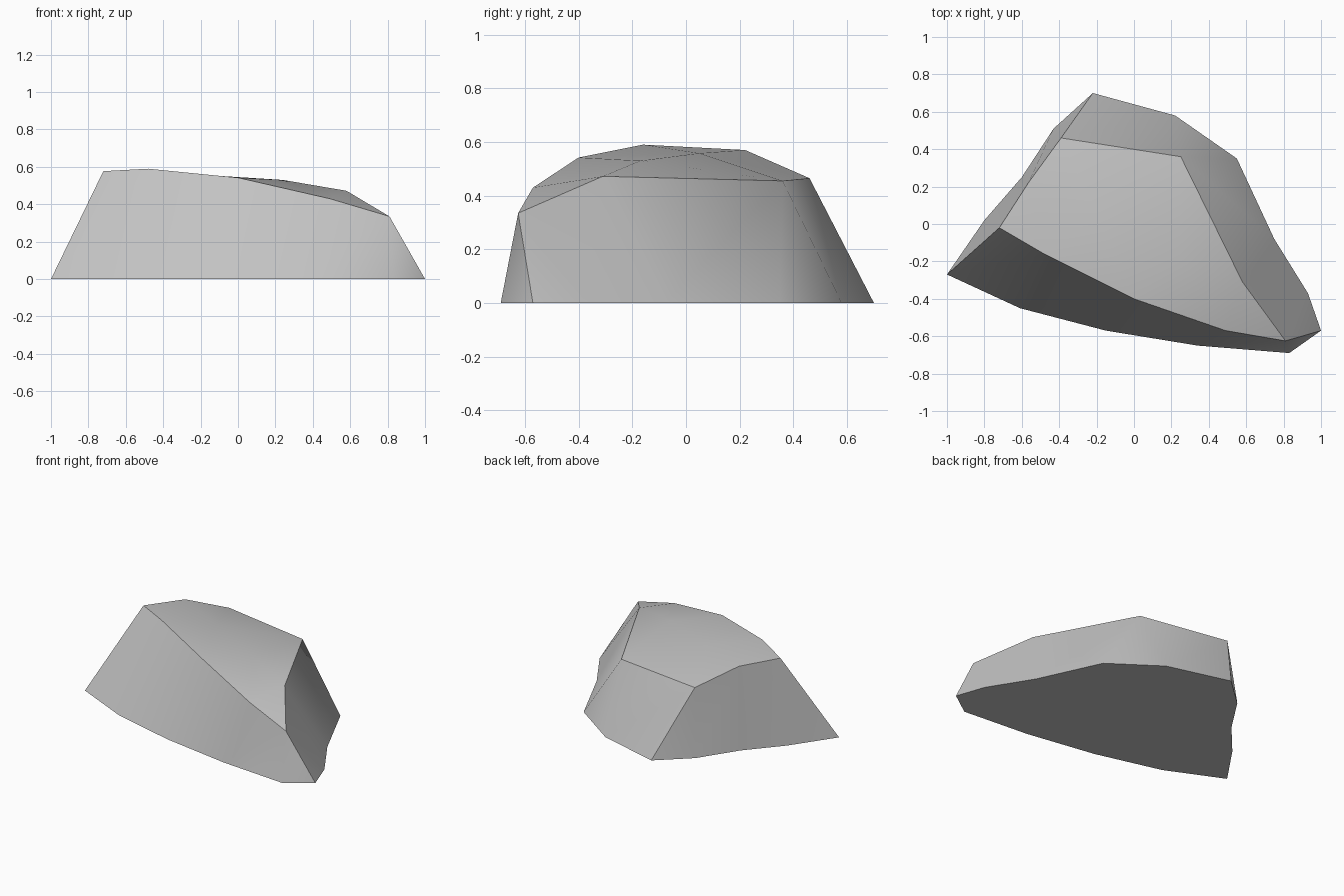
import bpy
import bmesh

cube = bpy.data.objects.get("Cube")
if cube:
    bpy.data.objects.remove(cube, do_unlink=True)

# Ground outline, counter-clockwise from the left tip of the front
BASE = [(-1, -.27), (-.61, -.45), (-.15, -.57), (.34, -.65), (.83, -.69),
        (1, -.57), (.93, -.37), (.75, -.08), (.55, .35), (.22, .58),
        (-.22, .70), (-.43, .51), (-.60, .25), (-.80, .02)]
# Upper rim, same direction
RIM = [(-.72, -.02, .577), (-.48, -.16, .59), (0, -.40, .542),
       (.49, -.57, .43), (.81, -.625, .335), (.58, -.31, .472),
       (.25, .36, .455), (-.39, .46, .465), (-.565, .22, .57)]
# Rim corner that each ground corner leans towards
LEAN = [0, 1, 2, 3, 4, 4, 4, 5, 6, 6, 7, 7, 8, 0]
# Ground corners where a hard ridge runs up to the rim
RIDGES = (0, 5, 10)

bm = bmesh.new()
base = [bm.verts.new((x, y, 0)) for x, y in BASE]
rim = [bm.verts.new(p) for p in RIM]
crown = bm.verts.new((-.2, .05, .558))
shoulder = bm.verts.new((.24, -.17, .53))

# Sloping sides
for i in range(len(base)):
    j = (i + 1) % len(base)
    corners = [base[i], base[j], rim[LEAN[j]], rim[LEAN[i]]]
    bm.faces.new(list(dict.fromkeys(corners)))

# Gently domed top
front_l, front_a, front_b, front_c, front_r, right, back_r, back_l, left = rim
for tri in [(front_l, front_a, left), (front_a, crown, left),
            (front_a, front_b, crown), (front_b, shoulder, crown),
            (front_b, front_c, shoulder), (front_c, right, shoulder),
            (front_c, front_r, right), (left, crown, back_l),
            (crown, back_r, back_l), (crown, shoulder, back_r),
            (shoulder, right, back_r)]:
    bm.faces.new(tri)

# Flat underside
bm.faces.new(base[::-1])
bmesh.ops.recalc_face_normals(bm, faces=bm.faces)

# Smooth faces with hard rim, foot and ridges
for face in bm.faces:
    face.smooth = True
for loop in (base, rim):
    for a, b in zip(loop, loop[1:] + loop[:1]):
        bm.edges.get((a, b)).smooth = False
for i in RIDGES:
    bm.edges.get((base[i], rim[LEAN[i]])).smooth = False

mesh = bpy.data.meshes.new("rock")
bm.to_mesh(mesh)
bm.free()
rock = bpy.data.objects.new("rock", mesh)
bpy.context.collection.objects.link(rock)

# Plain grey stone
stone = bpy.data.materials.new("stone_grey")
stone.use_nodes = True
colour = (.55, .55, .55, 1)
stone.diffuse_color = colour
stone.node_tree.nodes["Principled BSDF"].inputs["Base Color"].default_value = colour
mesh.materials.append(stone)
